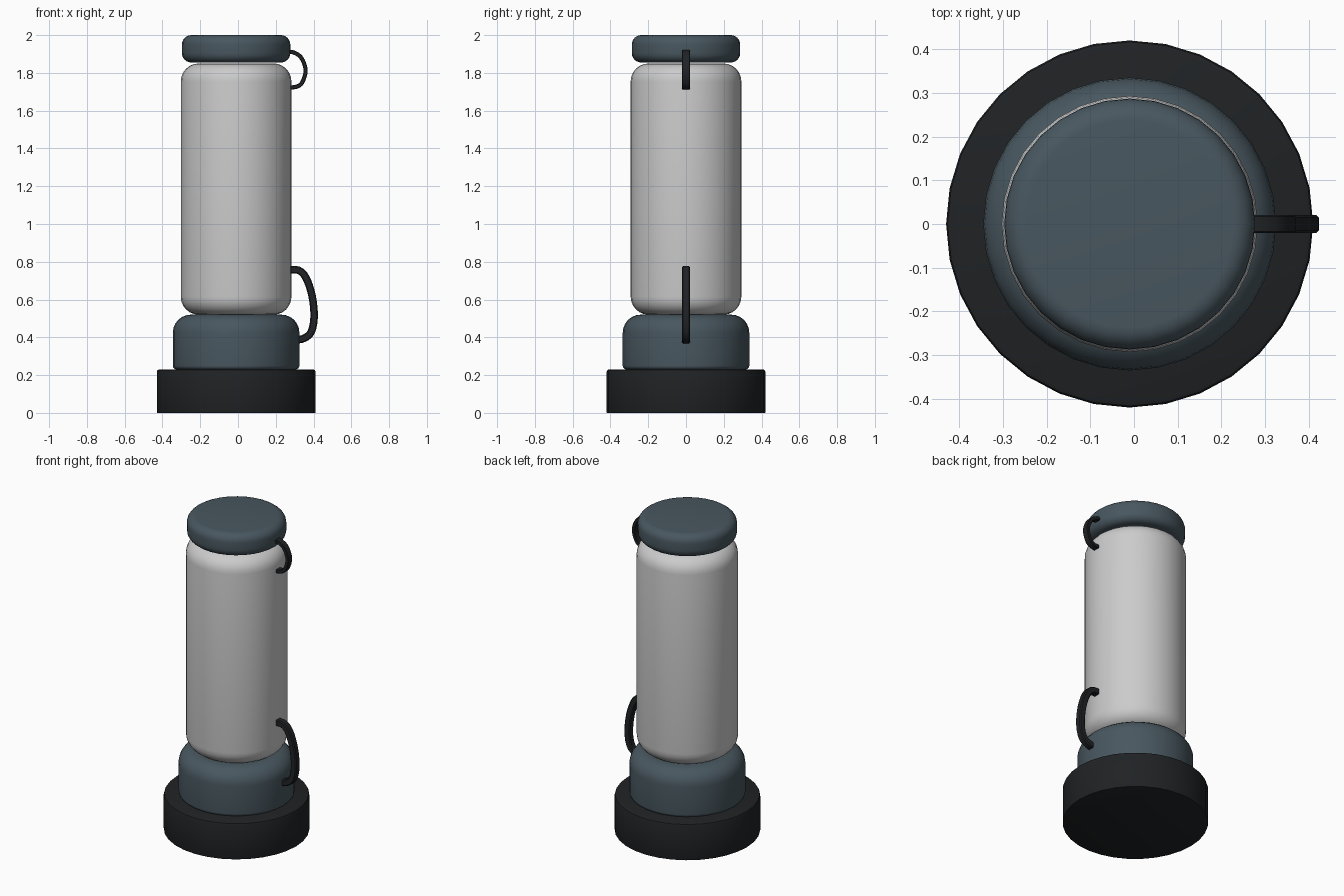
import bpy, bmesh, math
from mathutils import Vector

if "Cube" in bpy.data.objects:
    bpy.data.objects.remove(bpy.data.objects["Cube"])

CX = -0.01      # axis of the turned parts
SIDES = 32


def material(name, rgb):
    m = bpy.data.materials.new(name)
    m.diffuse_color = (*rgb, 1)
    m.use_nodes = True
    m.node_tree.nodes["Principled BSDF"].inputs["Base Color"].default_value = m.diffuse_color
    return m


slate = material("slate", (0.065, 0.095, 0.115))
black = material("black", (0.014, 0.016, 0.018))


def finish(bm, name, mat, angle):
    bmesh.ops.recalc_face_normals(bm, faces=bm.faces)
    mesh = bpy.data.meshes.new(name)
    bm.to_mesh(mesh)
    bm.free()
    ob = bpy.data.objects.new(name, mesh)
    bpy.context.collection.objects.link(ob)
    if mat:
        mesh.materials.append(mat)
    bpy.ops.object.select_all(action='DESELECT')
    ob.select_set(True)
    bpy.context.view_layer.objects.active = ob
    bpy.ops.object.shade_smooth_by_angle(angle=math.radians(angle))
    return ob


def loft(bm, rings):
    for a, b in zip(rings, rings[1:]):
        n = len(a)
        for i in range(n):
            bm.faces.new((a[i], a[(i + 1) % n], b[(i + 1) % n], b[i]))
    bm.faces.new(rings[0])
    bm.faces.new(rings[-1])


def drum(name, r, z0, z1, round_low, round_high, mat=None, steps=6):
    """Closed cylinder with rounded lower and upper rims."""
    profile = []
    for i in range(steps + 1):
        t = math.pi / 2 * i / steps
        profile.append((r - round_low * (1 - math.sin(t)), z0 + round_low * (1 - math.cos(t))))
    for i in range(steps + 1):
        t = math.pi / 2 * i / steps
        profile.append((r - round_high * (1 - math.cos(t)), z1 - round_high * (1 - math.sin(t))))
    bm = bmesh.new()
    rings = []
    for pr, pz in profile:
        rings.append([bm.verts.new((CX + pr * math.cos(a), pr * math.sin(a), pz))
                      for a in (2 * math.pi * k / SIDES for k in range(SIDES))])
    loft(bm, rings)
    return finish(bm, name, mat, 40)


def strap(name, points, width, thick, mat, steps=4):
    """Flat band swept along a smooth path in the XZ plane."""
    p = [Vector((x, 0, z)) for x, z in points]
    p = [2 * p[0] - p[1]] + p + [2 * p[-1] - p[-2]]
    path = []
    for i in range(1, len(p) - 2):
        a, b, c, d = p[i - 1:i + 3]
        for s in range(steps):
            t = s / steps
            path.append(0.5 * (2 * b + (c - a) * t + (2 * a - 5 * b + 4 * c - d) * t ** 2
                               + (3 * b - a - 3 * c + d) * t ** 3))
    path.append(p[-2])
    w, h = width / 2, thick / 2
    e = h * 0.3     # chamfered corners
    section = [(-w, -h + e), (-w + e, -h), (w - e, -h), (w, -h + e),
               (w, h - e), (w - e, h), (-w + e, h), (-w, h - e)]
    bm = bmesh.new()
    rings = []
    for i, q in enumerate(path):
        tan = (path[min(i + 1, len(path) - 1)] - path[max(i - 1, 0)]).normalized()
        side = Vector((tan.z, 0, -tan.x))
        rings.append([bm.verts.new(q + Vector((0, y, 0)) + side * o) for y, o in section])
    loft(bm, rings)
    return finish(bm, name, mat, 30)


# Foot, collar, body and lid stacked on one axis
drum("foot", 0.42, 0.0, 0.23, 0.002, 0.012, black, 2)
drum("collar", 0.335, 0.23, 0.52, 0.02, 0.095, slate)
drum("body", 0.293, 0.52, 1.85, 0.095, 0.095)
drum("lid", 0.287, 1.855, 2.0, 0.05, 0.05, slate)

# Straps joining lid to body and body to collar
strap("upper_strap", [(0.26, 1.91), (0.295, 1.908), (0.335, 1.88), (0.358, 1.815),
                      (0.34, 1.75), (0.31, 1.727), (0.26, 1.722)], 0.042, 0.022, black)
strap("lower_strap", [(0.26, 0.757), (0.32, 0.755), (0.36, 0.715), (0.392, 0.62),
                      (0.403, 0.51), (0.388, 0.43), (0.35, 0.395), (0.30, 0.385)],
      0.042, 0.04, black)
